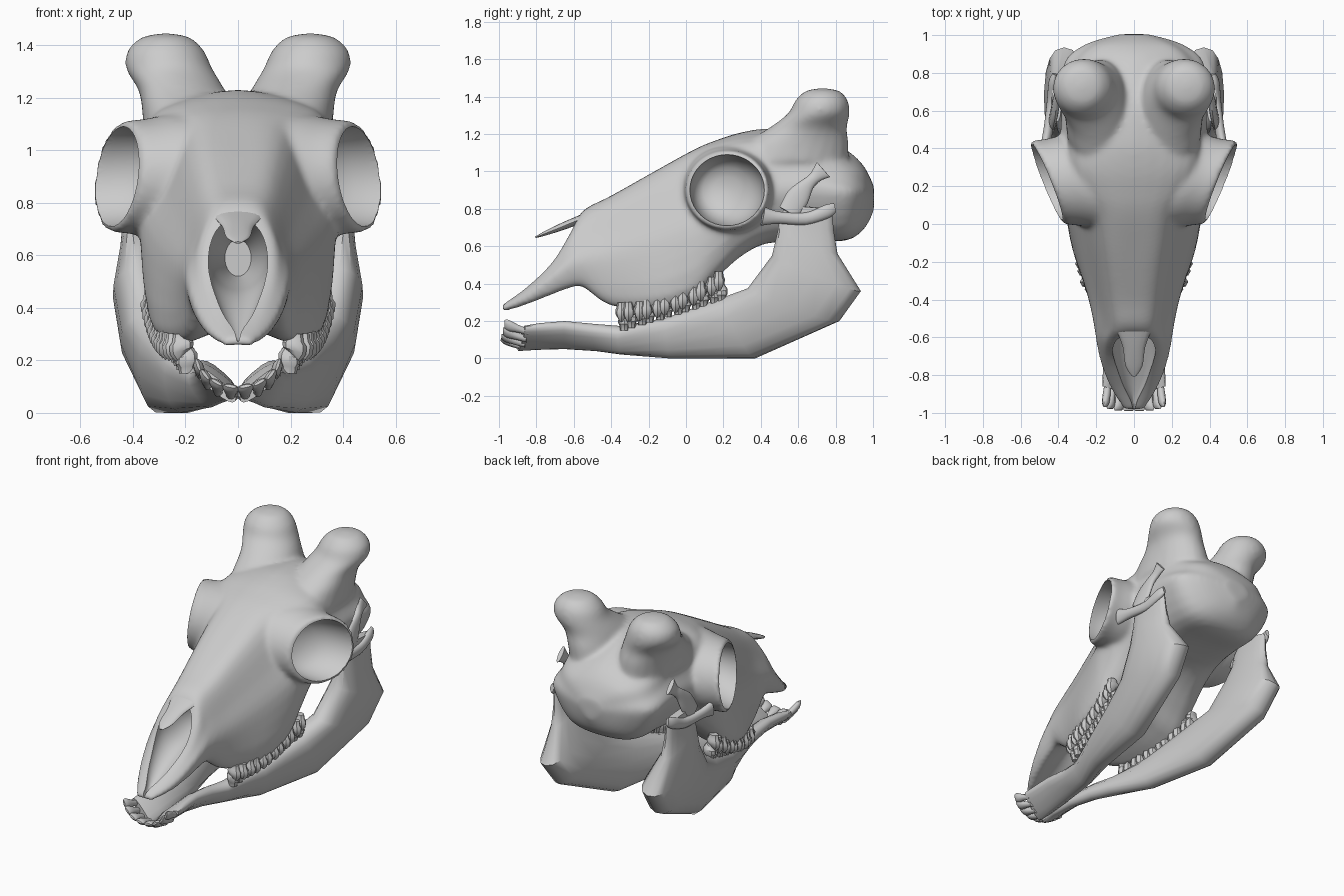
import bpy, bmesh, math
from mathutils import Vector

if "Cube" in bpy.data.objects:
    bpy.data.objects.remove(bpy.data.objects["Cube"])


def spline(pts, n, closed=False):
    """Catmull-Rom through tuples of any length."""
    k, out = len(pts), []
    for i in range(k if closed else k - 1):
        g = lambda j: pts[j % k] if closed else pts[max(0, min(k - 1, j))]
        a, b, c, d = g(i - 1), g(i), g(i + 1), g(i + 2)
        for s in range(n):
            t = s / n
            out.append(tuple(0.5 * (2 * q + (r - p) * t + (2 * p - 5 * q + 4 * r - u) * t * t
                                    + (3 * q - p - 3 * r + u) * t ** 3)
                             for p, q, r, u in zip(a, b, c, d)))
    if not closed:
        out.append(tuple(pts[-1]))
    return out


def build(name, parts, mirror=True, cutters=(), voxel=0, angle=45):
    """Skin each part (a list of rings) into one object."""
    bm = bmesh.new()
    for rings in parts:
        vs = [[bm.verts.new(p) for p in ring] for ring in rings]
        m = len(vs[0])
        for a, b in zip(vs, vs[1:]):
            for i in range(m):
                j = (i + 1) % m
                bm.faces.new((a[i], a[j], b[j], b[i]))
        bm.faces.new(vs[0])
        bm.faces.new(vs[-1][::-1])
    bmesh.ops.recalc_face_normals(bm, faces=bm.faces[:])
    me = bpy.data.meshes.new(name)
    bm.to_mesh(me)
    bm.free()
    ob = bpy.data.objects.new(name, me)
    bpy.context.collection.objects.link(ob)
    if mirror:
        ob.modifiers.new("mirror", 'MIRROR')
    if voxel:                                   # melt the overlapping parts together
        mod = ob.modifiers.new("melt", 'REMESH')
        mod.mode, mod.voxel_size = 'VOXEL', voxel
        mod = ob.modifiers.new("soften", 'SMOOTH')
        mod.factor, mod.iterations = 0.5, 14
    for c in cutters:
        mod = ob.modifiers.new("cut", 'BOOLEAN')
        mod.operation, mod.object = 'DIFFERENCE', c
    bpy.ops.object.select_all(action='DESELECT')
    bpy.context.view_layer.objects.active = ob
    ob.select_set(True)
    bpy.ops.object.convert(target='MESH')
    bpy.ops.object.shade_smooth_by_angle(angle=math.radians(angle))
    return ob


def blade(stations, n=4, m=16, e=1.0):
    """Flattened tube: each station is edge A xyz, edge B xyz, half thickness."""
    st = spline(stations, n)
    A = [Vector(s[:3]) for s in st]
    B = [Vector(s[3:6]) for s in st]
    p = lambda v: math.copysign(abs(v) ** e, v)
    rings = []
    for i, s in enumerate(st):
        lo, hi = max(0, i - 1), min(len(st) - 1, i + 1)
        tangent = (A[hi] + B[hi]) - (A[lo] + B[lo])
        nrm = (A[i] - B[i]).cross(tangent).normalized()
        rings.append([(A[i] + B[i]) / 2 + (A[i] - B[i]) / 2 * p(math.cos(k * math.tau / m))
                      + nrm * s[6] * p(math.sin(k * math.tau / m)) for k in range(m)])
    return rings


def flip(rings):
    return [[(-x, y, z) for x, y, z in ring] for ring in rings]


def orbit(profile, m=40):
    """Rings on the tilted eye socket plane from (scale, depth) pairs."""
    rings = []
    for s, d in profile:
        ring = []
        for k in range(m):
            a = math.tau * k / m
            y, z = 0.215 * s * math.cos(a), 0.205 * s * math.sin(a)
            ring.append((0.455 + 0.4 * y - 0.12 * z - d, 0.22 + y, 0.9 + z))
        rings.append(ring)
    return rings


# cutters: eye sockets and nasal cavity
eye_cut = build("eye_cutter", [orbit([(.93, -.15), (.93, -.01), (.91, .03), (.86, .09), (.76, .145),
                                      (.6, .185), (.35, .21), (.08, .22)])])
nose_cut = build("nose_cutter", [blade([
    (0, -1.05, 0.42, 0, -1.05, 0.27, 0.008), (0, -0.95, 0.45, 0, -0.95, 0.275, 0.016),
    (0, -0.85, 0.53, 0, -0.85, 0.32, 0.065), (0, -0.70, 0.68, 0, -0.70, 0.40, 0.11),
    (0, -0.58, 0.745, 0, -0.58, 0.45, 0.115), (0, -0.45, 0.72, 0, -0.45, 0.48, 0.10),
    (0, -0.25, 0.66, 0, -0.25, 0.52, 0.05)], m=32)], mirror=False)
for c in (eye_cut, nose_cut):
    c.hide_render = True

# cranium: y, top, shoulder x, z, widest x, z, bottom x, z
stations = [
    (-0.985, .285, .035, .28, .055, .265, .035, .245), (-0.86, .375, .08, .37, .13, .33, .10, .285),
    (-0.72, .51, .12, .505, .18, .43, .14, .34), (-0.62, .67, .125, .66, .20, .49, .15, .375),
    (-0.55, .79, .10, .765, .21, .51, .16, .38), (-0.40, .87, .12, .84, .24, .52, .20, .285),
    (-0.15, 1.01, .15, .98, .31, .58, .29, .275), (0.05, 1.12, .18, 1.08, .36, .66, .31, .335),
    (0.17, 1.17, .24, 1.12, .38, .75, .30, .45), (0.30, 1.21, .29, 1.15, .41, .85, .28, .57),
    (0.45, 1.23, .30, 1.15, .39, .86, .27, .65), (0.65, 1.21, .29, 1.13, .38, .88, .26, .67),
    (0.85, 1.12, .25, 1.05, .37, .87, .24, .67), (0.95, 1.03, .17, 1.0, .26, .87, .16, .73),
    (1.005, .92, .05, .91, .08, .87, .05, .83)]
skull = []
for y, top, sx, sz, mx, mz, bx, bz in spline(stations, 4):
    arch = min(0.06 - 0.1 * max(0, min(1, y / 0.5)), 0.2 * (top - bz))
    half = [(sx, sz), (sx * .4 + mx * .6, (sz + mz) / 2), (mx, mz), (bx, bz)]
    loop = [(0, top)] + half + [(0, bz + arch)] + [(-x, z) for x, z in reversed(half)]
    skull.append([(x, y, z) for x, z in spline(loop, 4, True)])

# blunt horns: x, y, z, radius x, radius y
horn = [[(x + rx * math.cos(math.tau * k / 24), y + ry * math.sin(math.tau * k / 24), z)
         for k in range(24)] for x, y, z, rx, ry in spline(
    [(.17, .54, 1.05, .19, .33), (.19, .59, 1.15, .175, .28), (.215, .65, 1.23, .165, .21),
     (.262, .71, 1.31, .165, .165), (.275, .725, 1.38, .145, .14), (.275, .73, 1.43, .09, .09),
     (.275, .73, 1.445, .01, .01)], 4)]
# flared eye socket rims
rim = orbit(spline([(1.15, .26), (1.14, .16), (1.07, .08), (1.04, .02), (1.02, -.006)], 3))
build("cranium", [skull, horn, flip(horn), rim, flip(rim)], mirror=False,
      voxel=0.013, cutters=(eye_cut, nose_cut))
for c in (eye_cut, nose_cut):
    bpy.data.objects.remove(c)

# pointed nasal bone overhanging the cavity
build("nasal_bone", [blade([
    (.10, -.38, .825, -.10, -.38, .825, .02), (.095, -.54, .755, -.095, -.54, .755, .022),
    (.06, -.65, .71, -.06, -.65, .71, .02), (.045, -.75, .67, -.045, -.75, .67, .012),
    (.012, -.805, .648, -.012, -.805, .648, .004)])], mirror=False)

# cheek arch and the upright process behind it
build("cheek_arch", [blade([
    (.475, .42, .81, .465, .40, .71, .025), (.46, .50, .785, .45, .49, .72, .025),
    (.44, .64, .78, .44, .64, .715, .022), (.43, .74, .82, .43, .76, .75, .022),
    (.42, .79, .83, .42, .80, .78, .012)])])
build("jaw_process", [blade([
    (.43, .50, .81, .43, .60, .75, .02), (.42, .55, .90, .42, .65, .83, .02),
    (.41, .63, .96, .41, .68, .91, .02), (.40, .665, .99, .40, .72, .95, .02),
    (.40, .70, 1.05, .40, .77, .97, .015)])])

# lower jaw halves, joined in a trough at the front; angular behind
build("lower_jaw", [blade([
    (.165, -.86, .17, .01, -.90, .045, .025), (.16, -.78, .18, .0, -.80, .055, .035),
    (.155, -.65, .19, .01, -.65, .06, .04), (.155, -.50, .175, .04, -.48, .05, .045),
    (.17, -.36, .165, .08, -.34, .03, .05), (.23, -.10, .22, .19, -.08, .0, .07),
    (.30, .18, .32, .27, .37, .0, .095), (.35, .33, .375, .35, .82, .20, .10),
    (.385, .46, .55, .37, .935, .36, .10), (.40, .49, .68, .40, .81, .56, .05),
    (.405, .50, .76, .405, .79, .68, .035), (.41, .54, .82, .41, .78, .80, .025)],
    n=1, e=.8)], angle=40)


# cheek teeth: waisted columns with slanted points
def tooth(x, y, z, h, rx, ry, slant):
    prof = [(0, .75), (.3, .85), (.45, 1.1), (.75, 1.05), (1, .5)]
    return [[(x + r * rx * math.cos(k * math.tau / 8),
              y + r * ry * math.sin(k * math.tau / 8),
              z + h * t + slant * t * math.cos(k * math.tau / 8)) for k in range(8)] for t, r in prof]


upper, lower = [], []
for i in range(12):
    t = i / 11
    y = -.35 + .53 * t + (.005 if i % 2 == 0 else -.005)
    upper.append(tooth(.215 + .11 * t ** .6, y, .30 + .165 * t * t, -.085, .042, .03, -.02))
    lower.append(tooth(.195 + .11 * t, y + .015, .15 + .155 * t, .09, .038, .03, -.015))
build("upper_teeth", upper, angle=35)
build("lower_teeth", lower, angle=35)

# fan of spatulate front teeth
fan = []
for i in range(4):
    a = .18 + i * .36
    x, z, y = .15 * math.sin(a), .19 - .12 * math.cos(a), -.90 + .03 * (1 - math.cos(a))
    u, w = Vector((math.cos(a), 0, math.sin(a))), Vector((.01 * math.sin(a), -.09, .03))
    root = Vector((x, y, z))
    fan.append(blade([(*(root + w * t + u * h), *(root + w * t - u * h), th) for t, h, th in
                      [(-.4, .018, .016), (.2, .022, .02), (.75, .032, .018), (1, .024, .006)]], n=3, m=10))
build("front_teeth", fan)
